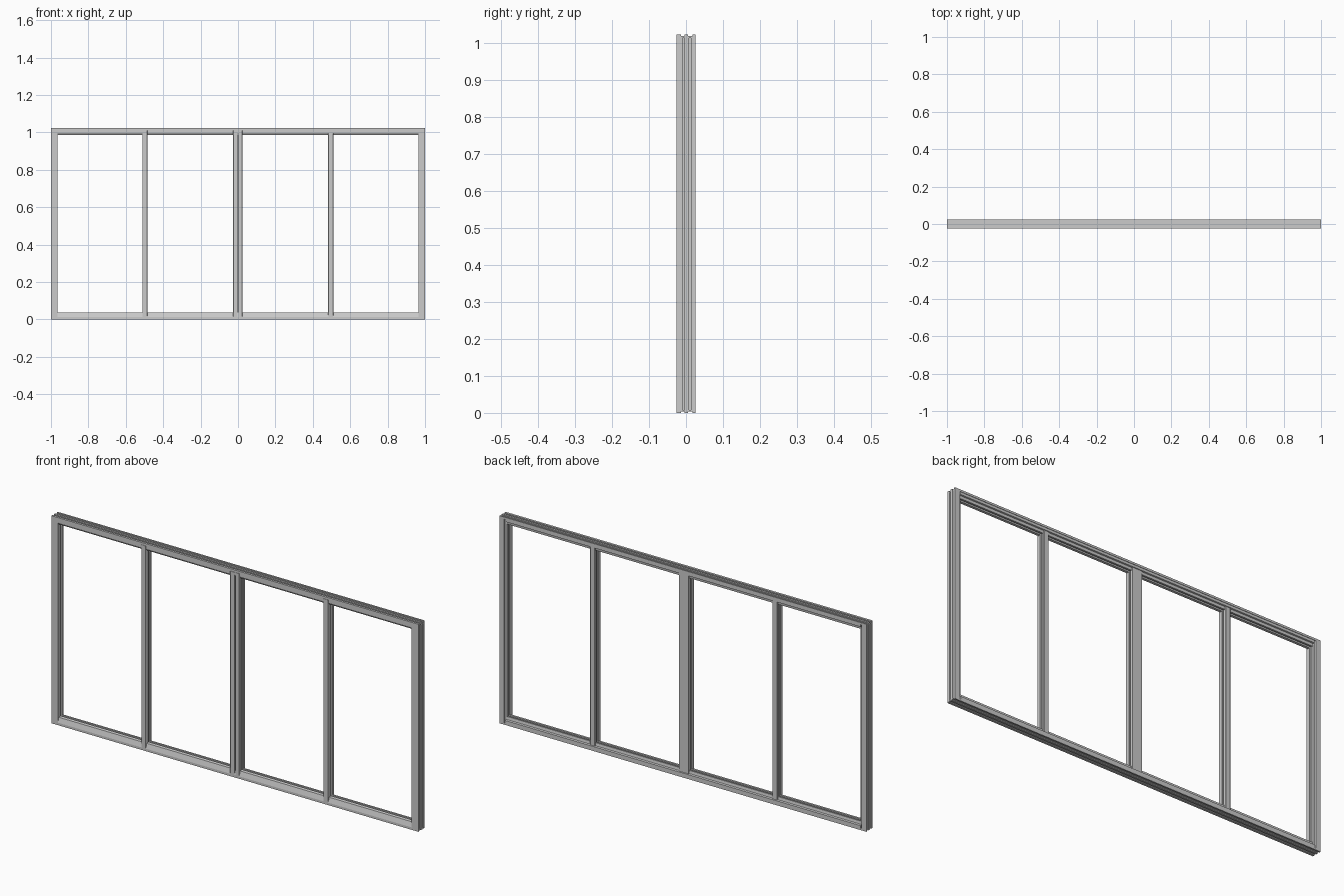
import bpy, bmesh
from mathutils import Vector

D = 0.025  # half depth


def extrude(name, profile, start, end, u_dir):
    """Sweep a (u, y) profile from start to end; u runs along u_dir."""
    bm = bmesh.new()
    u_dir, start, end = Vector(u_dir), Vector(start), Vector(end)
    verts = [bm.verts.new(start + u_dir * u + Vector((0, y, 0))) for u, y in profile]
    face = bm.faces.new(verts)
    out = bmesh.ops.extrude_face_region(bm, geom=[face])
    moved = [g for g in out["geom"] if isinstance(g, bmesh.types.BMVert)]
    bmesh.ops.translate(bm, verts=moved, vec=end - start)
    bmesh.ops.recalc_face_normals(bm, faces=bm.faces)
    mesh = bpy.data.meshes.new(name)
    bm.to_mesh(mesh)
    bm.free()
    obj = bpy.data.objects.new(name, mesh)
    bpy.context.collection.objects.link(obj)
    return obj


# Jamb section: grooved outer face, glazing pocket inside, stepped back
jamb = [(0, -D), (0.036, -D), (0.036, -0.004), (0.028, -0.004), (0.028, 0.006),
        (0.036, 0.006), (0.036, 0.017), (0.028, 0.019), (0.026, D), (0, D),
        (0, 0.013), (0.005, 0.013), (0.005, 0.008), (0, 0.008),
        (0, -0.004), (0.005, -0.004), (0.005, -0.010), (0, -0.010)]

# Sill section: sloped front nose, glazing pocket, low back lip
sill = [(0.006, -D), (0.012, -D), (0.036, -0.018), (0.038, -0.004), (0.030, -0.004),
        (0.030, 0.006), (0.038, 0.006), (0.038, 0.014), (0.024, 0.016),
        (0.022, D), (0.006, D)]

# Head section, measured downward from the cap
head = [(0.010, -0.023), (0.026, -0.023), (0.036, -0.017), (0.036, -0.004), (0.029, -0.004),
        (0.029, 0.006), (0.036, 0.006), (0.036, 0.015), (0.024, 0.017),
        (0.022, 0.023), (0.010, 0.023)]

# Full-width strip with two channels on its outer face
strip = [(0, -D), (0.010, -D), (0.010, D), (0, D), (0, 0.018), (0.005, 0.018),
         (0.005, 0.006), (0, 0.006), (0, -0.004), (0.005, -0.004),
         (0.005, -0.014), (0, -0.014)]

TOP = 1.022
for side, s in (("left", -1), ("right", 1)):
    extrude(side + "_jamb", jamb, (s, 0, 0.008), (s, 0, TOP - 0.010), (-s, 0, 0))

X = 0.968
extrude("sill", sill, (-X, 0, 0), (X, 0, 0), (0, 0, 1))
extrude("head", head, (-X, 0, TOP), (X, 0, TOP), (0, 0, -1))
extrude("head_cap", strip, (-1, 0, TOP), (1, 0, TOP), (0, 0, -1))
base = [(u * 0.8, y) for u, y in strip]
extrude("base_strip", base, (-1, 0, 0), (1, 0, 0), (0, 0, 1))


def mullion(name, x, half):
    """Upright with a glazing pocket on each side and a narrower back."""
    right = [(half * 0.85, -D), (half, -0.022), (half, -0.004), (half - 0.006, -0.004),
             (half - 0.006, 0.006), (half, 0.006), (half, 0.018), (half * 0.85, 0.020)]
    left = [(-u, y) for u, y in reversed(right)]
    extrude(name, right + left, (x, 0, 0.010), (x, 0, 1.010), (1, 0, 0))


mullion("left_mullion", -0.498, 0.0135)
mullion("right_mullion", 0.496, 0.0135)

# Centre mullion: two interlocking halves with an open front joint
centre = [(-0.024, -D), (-0.002, -D), (-0.002, -0.012), (0.003, -0.012), (0.003, -D),
          (0.022, -D), (0.025, -0.022), (0.025, -0.004), (0.019, -0.004), (0.019, 0.006),
          (0.025, 0.006), (0.025, 0.020), (-0.028, 0.020), (-0.028, 0.006),
          (-0.022, 0.006), (-0.022, -0.004), (-0.028, -0.004), (-0.028, -0.022)]
extrude("centre_mullion", centre, (0, 0, 0.010), (0, 0, 1.010), (1, 0, 0))
